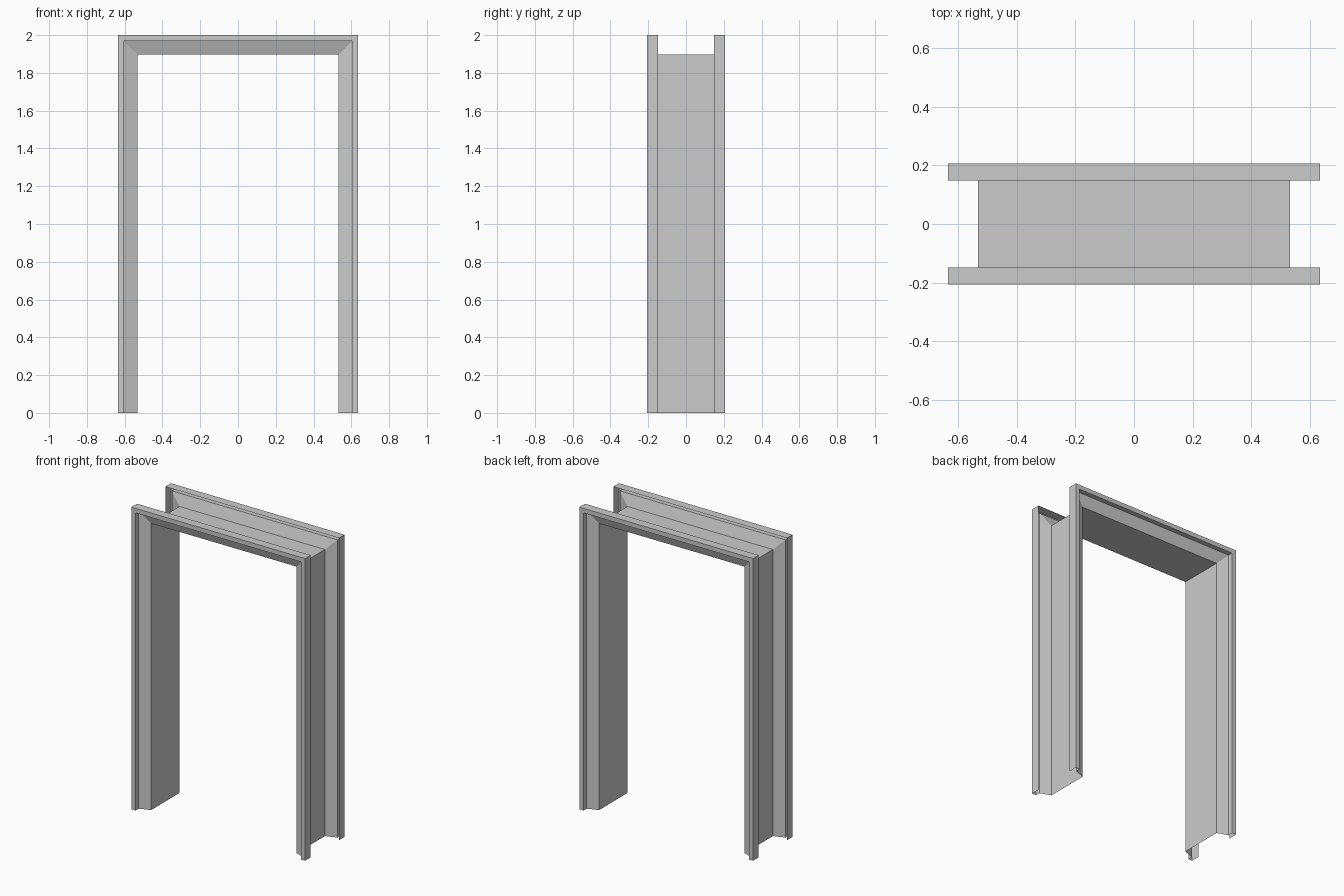
import bpy
import bmesh

if "Cube" in bpy.data.objects:
    bpy.data.objects.remove(bpy.data.objects["Cube"])

# Opening half width and height, and how far the casing reaches beyond it
HALF_W, HEIGHT = 0.533, 1.897
REACH = 0.103

# Casing section: (distance out from opening, depth y), outer return to inner edge
front_profile = [
    (REACH, -0.148), (REACH, -0.207),   # outer return
    (0.073, -0.207), (0.073, -0.174),   # raised band and step
    (0.0, -0.148),                      # sloped inner face
]
back_profile = [(d, -y) for d, y in reversed(front_profile)]
lining_profile = [front_profile[-1], back_profile[0]]


def sweep_frame(name, profile):
    """Sweep an open section up, across and down the doorway with mitred corners."""
    bm = bmesh.new()
    rings = []
    for side, top in ((-1, 0), (-1, 1), (1, 1), (1, 0)):
        rings.append([bm.verts.new((side * (HALF_W + d), y, top * (HEIGHT + d)))
                      for d, y in profile])
    for a, b in zip(rings, rings[1:]):
        for i in range(len(profile) - 1):
            bm.faces.new((a[i], a[i + 1], b[i + 1], b[i]))
    mesh = bpy.data.meshes.new(name)
    bm.to_mesh(mesh)
    bm.free()
    obj = bpy.data.objects.new(name, mesh)
    bpy.context.collection.objects.link(obj)
    return obj


# Casings on both wall faces, and the flat lining between them
sweep_frame("front_casing", front_profile)
sweep_frame("jamb_lining", lining_profile)
sweep_frame("back_casing", back_profile)
